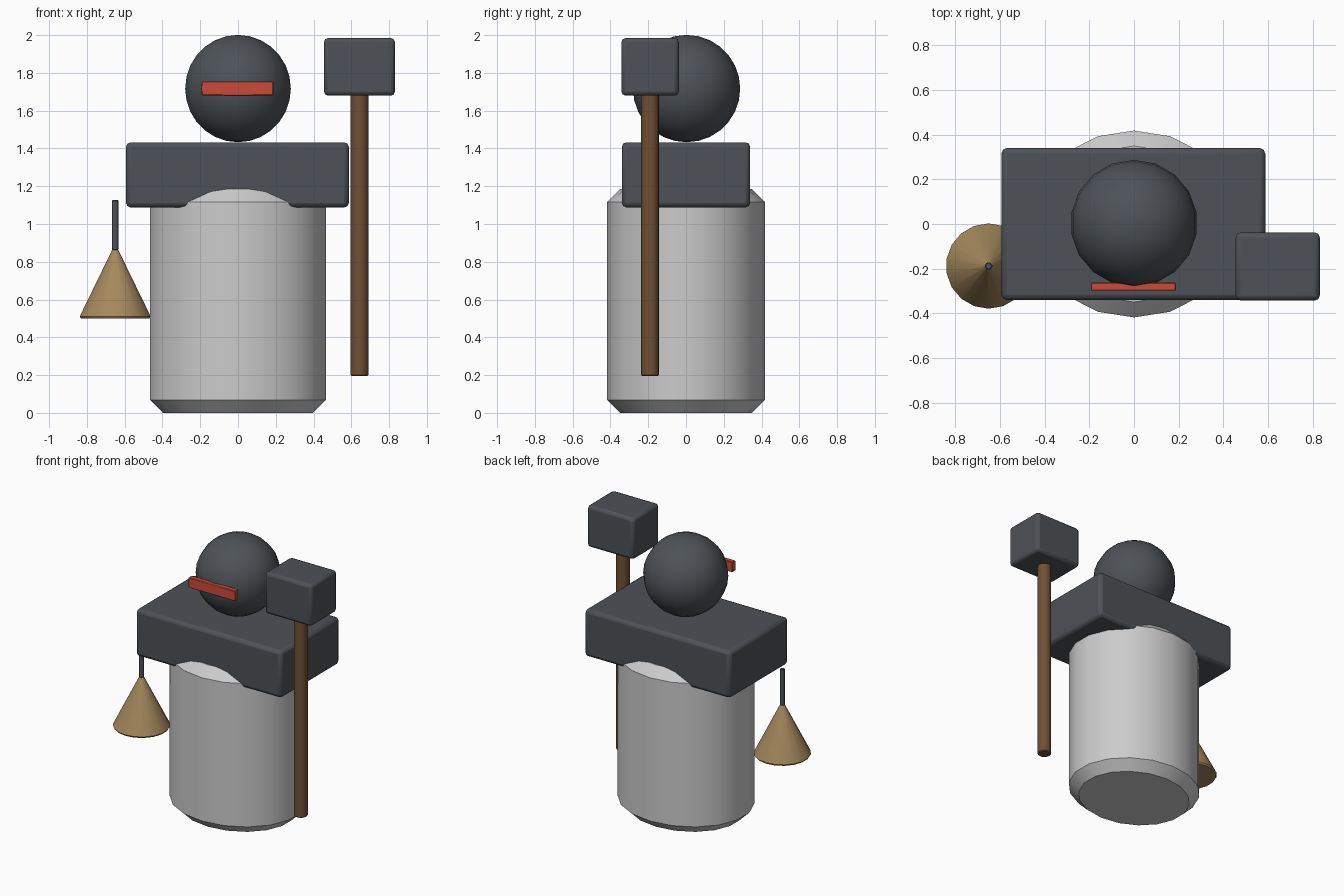
import bpy
import math

if "Cube" in bpy.data.objects:
    bpy.data.objects.remove(bpy.data.objects["Cube"])


def material(name, rgb):
    m = bpy.data.materials.new(name)
    m.diffuse_color = (*rgb, 1)
    m.use_nodes = True
    m.node_tree.nodes["Principled BSDF"].inputs["Base Color"].default_value = m.diffuse_color
    return m


DARK = material("dark_iron", (0.075, 0.085, 0.095))
RED = material("red_glow", (0.6, 0.07, 0.04))
WOOD = material("wood", (0.16, 0.08, 0.035))
BRASS = material("brass", (0.38, 0.25, 0.11))


def finish(name, mat=None, bevel=0, segments=1, angle=40):
    ob = bpy.context.object
    ob.name = name
    bpy.ops.object.transform_apply(location=False, rotation=True, scale=True)
    if mat:
        ob.data.materials.append(mat)
    if bevel:
        mod = ob.modifiers.new("bevel", 'BEVEL')
        mod.width = bevel
        mod.segments = segments
        mod.limit_method = 'ANGLE'
        mod.angle_limit = math.radians(40)
    bpy.ops.object.shade_smooth_by_angle(angle=math.radians(angle))
    return ob


def box(name, centre, size, mat, bevel, segments=1):
    bpy.ops.mesh.primitive_cube_add(size=1, location=centre)
    bpy.context.object.scale = size
    return finish(name, mat, bevel, segments)


def tube(name, x, y, z0, z1, r0, r1, mat=None, sides=18, bevel=0, squash=1, angle=40):
    bpy.ops.mesh.primitive_cone_add(vertices=sides, radius1=r0, radius2=r1,
                                    depth=z1 - z0, location=(x, y, (z0 + z1) / 2))
    bpy.context.object.scale = (1, squash, 1)
    return finish(name, mat, bevel, 1, angle)


# Robe-like body with chamfered rims
tube("body", 0, 0, 0, 1.185, 0.472, 0.472, sides=18, bevel=0.068, squash=0.885, angle=50)

# Shoulder block
box("shoulders", (-0.003, 0, 1.26), (1.18, 0.68, 0.345), DARK, 0.025, 2)

# Head and visor
bpy.ops.mesh.primitive_uv_sphere_add(segments=18, ring_count=14, radius=0.284,
                                     location=(0, 0.003, 1.717))
finish("head", DARK)
box("visor", (-0.003, -0.28, 1.718), (0.38, 0.037, 0.075), RED, 0.004)

# Hammer
tube("hammer_handle", 0.643, -0.19, 0.195, 1.72, 0.047, 0.047, WOOD, sides=16, bevel=0.006)
box("hammer_head", (0.643, -0.19, 1.832), (0.376, 0.304, 0.305), DARK, 0.022, 2)

# Bell and its hanging rod
tube("bell", -0.65, -0.188, 0.5, 0.872, 0.196, 0.012, BRASS, sides=18, bevel=0.022)
tube("bell_rod", -0.65, -0.188, 0.86, 1.127, 0.017, 0.017, DARK, sides=10, bevel=0.004)
